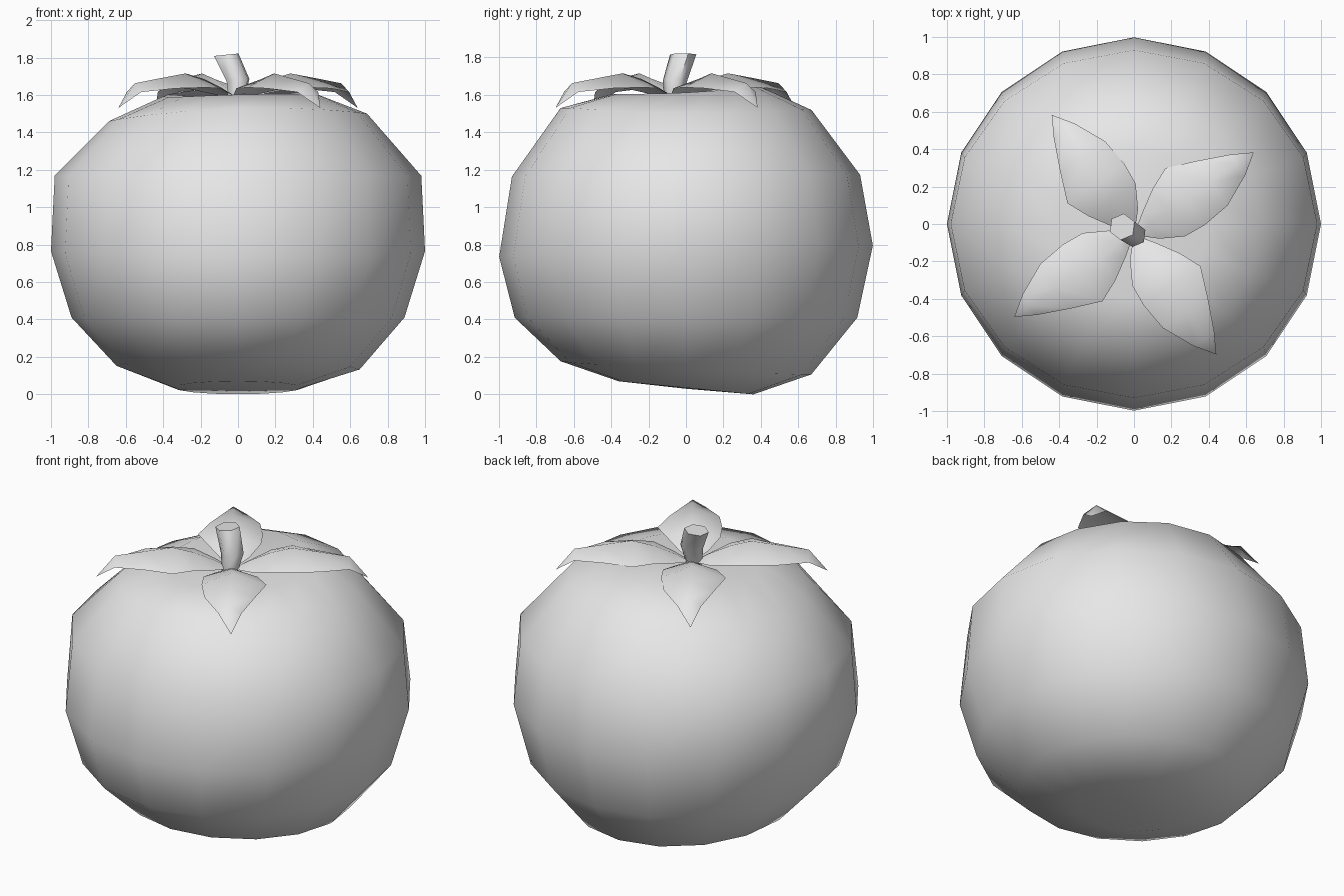
import bpy, bmesh, math
from math import sin, cos, pi

if "Cube" in bpy.data.objects:
    bpy.data.objects.remove(bpy.data.objects["Cube"])

grey = bpy.data.materials.new("plain_grey")
grey.diffuse_color = (0.8, 0.8, 0.8, 1)
grey.use_nodes = True
grey.node_tree.nodes["Principled BSDF"].inputs["Base Color"].default_value = grey.diffuse_color


def make_object(name, bm, smooth_angle):
    mesh = bpy.data.meshes.new(name)
    bm.to_mesh(mesh)
    bm.free()
    mesh.materials.append(grey)
    ob = bpy.data.objects.new(name, mesh)
    bpy.context.collection.objects.link(ob)
    bpy.ops.object.select_all(action='DESELECT')
    ob.select_set(True)
    bpy.context.view_layer.objects.active = ob
    bpy.ops.object.shade_smooth_by_angle(angle=math.radians(smooth_angle))
    return ob


def bridge(bm, a, b):
    n = len(a)
    for i in range(n):
        bm.faces.new((a[i], a[(i + 1) % n], b[(i + 1) % n], b[i]))


# Fruit body: 16-sided rings (x radius, y radius, z, tilt in x, tilt in y, saddle)
rings = [
    (0.34, 0.36, 0.035, 0.0, -0.035, 0.0),
    (0.65, 0.67, 0.142, -0.01, -0.035, 0.0),
    (0.89, 0.915, 0.41, 0.0, 0.0, 0.0),
    (1.0, 0.998, 0.765, 0.0, 0.03, 0.0),
    (0.98, 0.93, 1.168, 0.0, 0.005, 0.0),
    (0.69, 0.67, 1.502, 0.02, -0.005, -0.022),
    (0.40, 0.40, 1.612, 0.01, 0.02, -0.01),
]
SEG = 16
bm = bmesh.new()
loops = []
for rx, ry, z, tx, ty, saddle in rings:
    loops.append([bm.verts.new((rx * cos(a), ry * sin(a),
                                z + tx * cos(a) + ty * sin(a) + saddle * cos(2 * a)))
                  for a in (2 * pi * i / SEG for i in range(SEG))])
for low, high in zip(loops, loops[1:]):
    bridge(bm, low, high)
bottom = bm.verts.new((0, 0, 0.03))
top = bm.verts.new((0, -0.04, 1.565))
for i in range(SEG):
    j = (i + 1) % SEG
    bm.faces.new((bottom, loops[0][j], loops[0][i]))
    bm.faces.new((top, loops[-1][i], loops[-1][j]))
make_object("fruit_body", bm, 80)

# Sepals: rows of (distance, left width, right width, ridge z, edge z)
rows = [
    (0.03, 0.02, 0.03, 1.595, 1.59),
    (0.10, 0.07, 0.095, 1.635, 1.605),
    (0.22, 0.145, 0.162, 1.685, 1.635),
    (0.34, 0.198, 0.172, 1.715, 1.64),
    (0.50, 0.135, 0.155, 1.69, 1.635),
    (0.67, 0.06, 0.075, 1.662, 1.615),
]
for k in range(4):
    ang = math.radians(34.5 + 90 * k)
    bm = bmesh.new()

    def point(along, side, z):
        return bm.verts.new((along * cos(ang) - side * sin(ang),
                             -0.057 + along * sin(ang) + side * cos(ang), z))

    strip = [(point(d, left, ze), point(d, 0, zr), point(d, -right, ze))
             for d, left, right, zr, ze in rows]
    for a, b in zip(strip, strip[1:]):
        bm.faces.new((a[0], a[1], b[1], b[0]))
        bm.faces.new((a[1], a[2], b[2], b[1]))
    tip = point(0.777, 0, 1.53)
    bm.faces.new((strip[-1][0], strip[-1][1], tip))
    bm.faces.new((strip[-1][1], strip[-1][2], tip))
    make_object(f"sepal_{k + 1}", bm, 50)

# Stem: bent six-sided tube with a flat cap
bm = bmesh.new()
loops = []
for x, y, z, r, lean in [(-0.01, -0.07, 1.56, 0.045, 0), (0.0, -0.057, 1.68, 0.066, 0.1),
                         (-0.063, -0.015, 1.815, 0.071, 0.1)]:
    loops.append([bm.verts.new((x + r * cos(a), y + r * sin(a), z + lean * r * cos(a)))
                  for a in (2 * pi * i / 6 + 0.4 for i in range(6))])
for low, high in zip(loops, loops[1:]):
    bridge(bm, low, high)
bm.faces.new(loops[-1])
make_object("stem", bm, 62)
